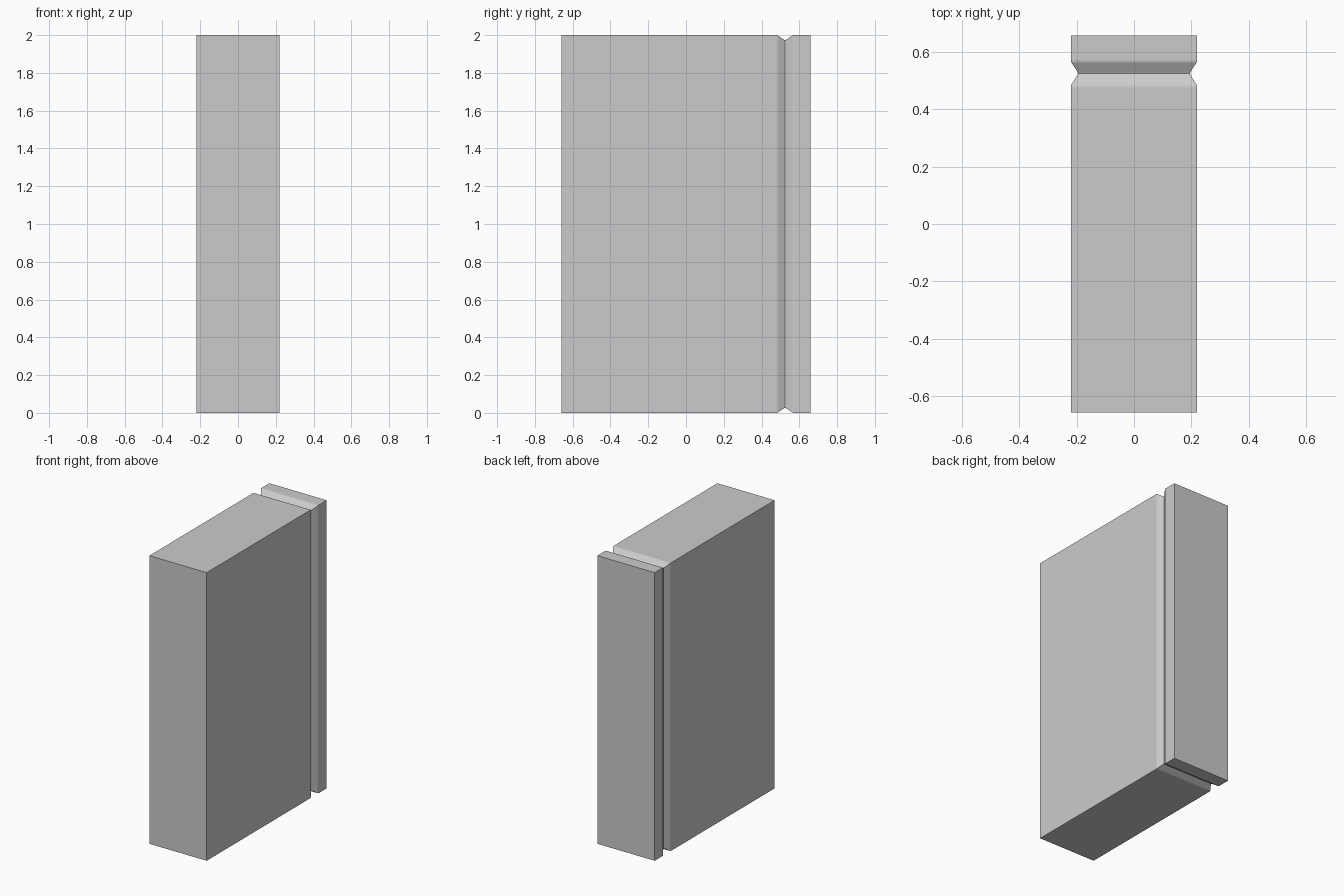
import bpy, bmesh

if "Cube" in bpy.data.objects:
    bpy.data.objects.remove(bpy.data.objects["Cube"])

HX, HY, H = 0.22, 0.658, 2.0          # half width, half depth, height
GROOVE_Y = 0.525                      # centre of the groove

# Groove section: (offset along y, inset depth), rounded at rim and floor
half = [(-0.05, 0), (-0.043, 0), (-0.036, 0.0035), (-0.007, 0.024)]
section = half + [(0, 0.027)] + [(-o, d) for o, d in reversed(half)]
stations = [(-HY, 0)] + [(GROOVE_Y + o, d) for o, d in section] + [(HY, 0)]


def ring(bm, y, d):
    """Rectangular loop at depth y, inset by d on all four sides."""
    x, z0, z1 = HX - d * 0.93, d, H - d
    return [bm.verts.new(p) for p in
            ((-x, y, z0), (x, y, z0), (x, y, z1), (-x, y, z1))]


# Slab lofted front to back, with the groove running all the way round
bm = bmesh.new()
rings = [ring(bm, y, d) for y, d in stations]
for a, b in zip(rings, rings[1:]):
    for i in range(4):
        j = (i + 1) % 4
        bm.faces.new((a[i], a[j], b[j], b[i]))
bm.faces.new(rings[0])
bm.faces.new(rings[-1])
bmesh.ops.recalc_face_normals(bm, faces=bm.faces)

mesh = bpy.data.meshes.new("grooved_slab")
bm.to_mesh(mesh)
bm.free()
slab = bpy.data.objects.new("grooved_slab", mesh)
bpy.context.collection.objects.link(slab)

# Smooth groove, sharp box edges
bpy.context.view_layer.objects.active = slab
slab.select_set(True)
bpy.ops.object.shade_smooth_by_angle(angle=0.75)
